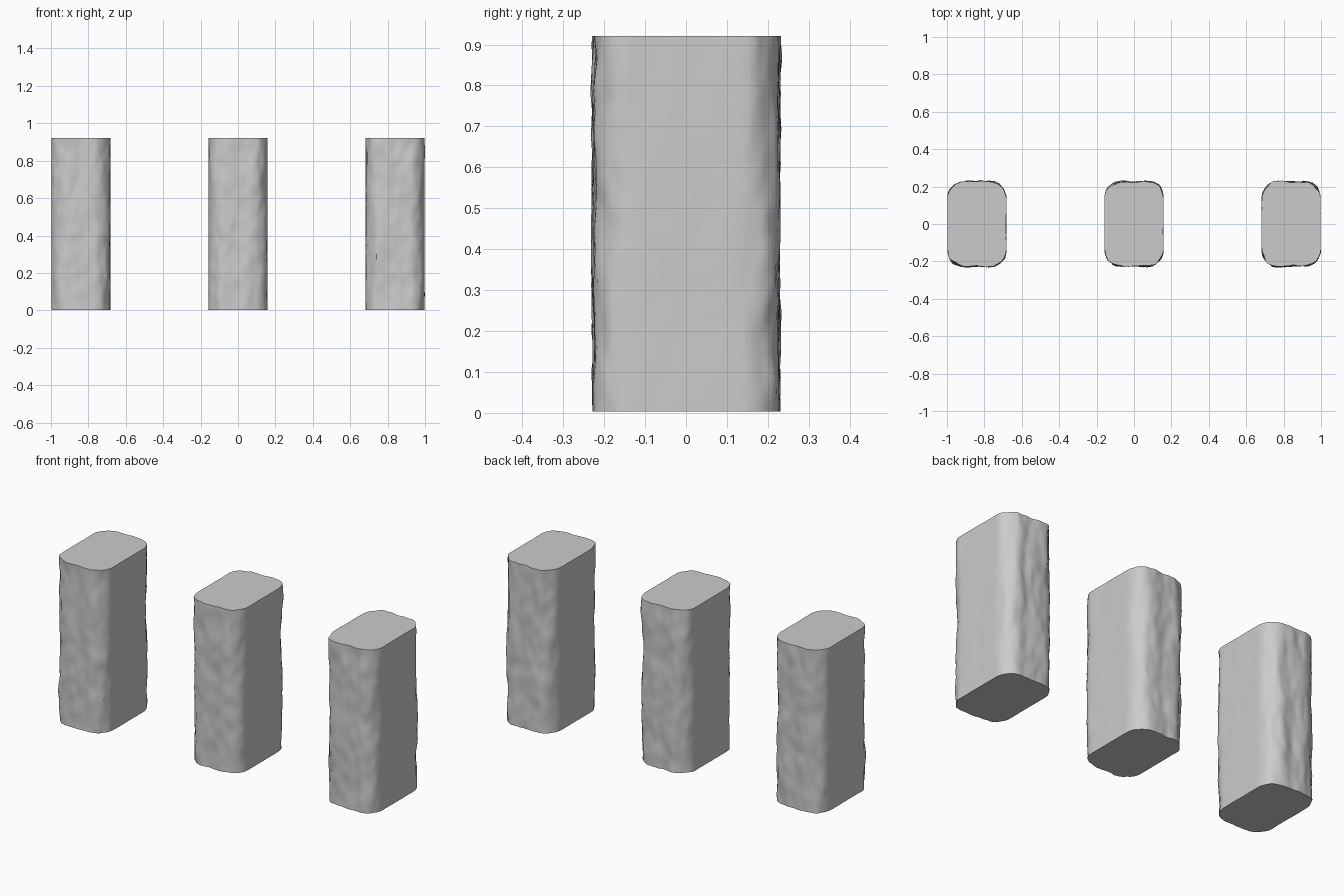
import bpy, bmesh, math
from mathutils import Vector, noise

if "Cube" in bpy.data.objects:
    bpy.data.objects.remove(bpy.data.objects["Cube"])

HX, HY, R = 0.157, 0.226, 0.09   # half width, half depth, corner radius
Z0, Z1, LEVELS = 0.003, 0.921, 44


def outline():
    """Rounded rectangle as (point, normal) pairs, counter-clockwise."""
    pts = []
    arc, nx, ny = 9, 10, 8
    corners = [(1, 1), (-1, 1), (-1, -1), (1, -1)]
    for q, (sx, sy) in enumerate(corners):
        c = Vector((sx * (HX - R), sy * (HY - R)))
        for i in range(arc + 1):
            a = math.pi / 2 * (q + i / arc)
            n = Vector((math.cos(a), math.sin(a)))
            pts.append((c + n * R, n))
        # straight run to the next corner
        tx, ty = corners[(q + 1) % 4]
        start = pts[-1][0]
        end = Vector((tx * (HX - R), ty * (HY - R))) + n * R
        steps = ny if q % 2 == 0 else nx
        for i in range(1, steps):
            pts.append((start.lerp(end, i / steps), n))
    return pts


def bark(p, n, z, seed):
    """Rough displacement: strong on the front, back and corners, weak on the flat sides."""
    s = Vector((seed * 7.3, seed * 3.1, seed * 1.7))
    broad = noise.noise(Vector((p.x * 16, p.y * 16, z * 5)) + s)
    fine = noise.noise(Vector((p.x * 36, p.y * 36, z * 13)) - s)
    weight = 0.15 + 0.85 * min(1, abs(n.y) * 1.6)
    return weight * (0.009 * broad + 0.006 * fine)


def post(name, x, seed):
    bm = bmesh.new()
    prof = outline()
    rings = []
    for k in range(LEVELS + 1):
        z = Z0 + (Z1 - Z0) * k / LEVELS
        ring = []
        for p, n in prof:
            q = p + n * bark(p, n, z, seed)
            ring.append(bm.verts.new((q.x, q.y, z)))
        rings.append(ring)
    count = len(prof)
    for a, b in zip(rings, rings[1:]):
        for i in range(count):
            j = (i + 1) % count
            bm.faces.new((a[i], a[j], b[j], b[i]))
    # flat sawn ends
    bm.faces.new(rings[-1])
    bm.faces.new(rings[0][::-1])
    me = bpy.data.meshes.new(name)
    bm.to_mesh(me)
    bm.free()
    ob = bpy.data.objects.new(name, me)
    ob.location.x = x
    bpy.context.collection.objects.link(ob)
    bpy.ops.object.select_all(action='DESELECT')
    ob.select_set(True)
    bpy.context.view_layer.objects.active = ob
    bpy.ops.object.shade_smooth_by_angle(angle=math.radians(40))


# three rough-hewn posts in a row
for i, side in enumerate(("left", "middle", "right")):
    post(side + "_post", (i - 1) * 0.84, i + 1)
